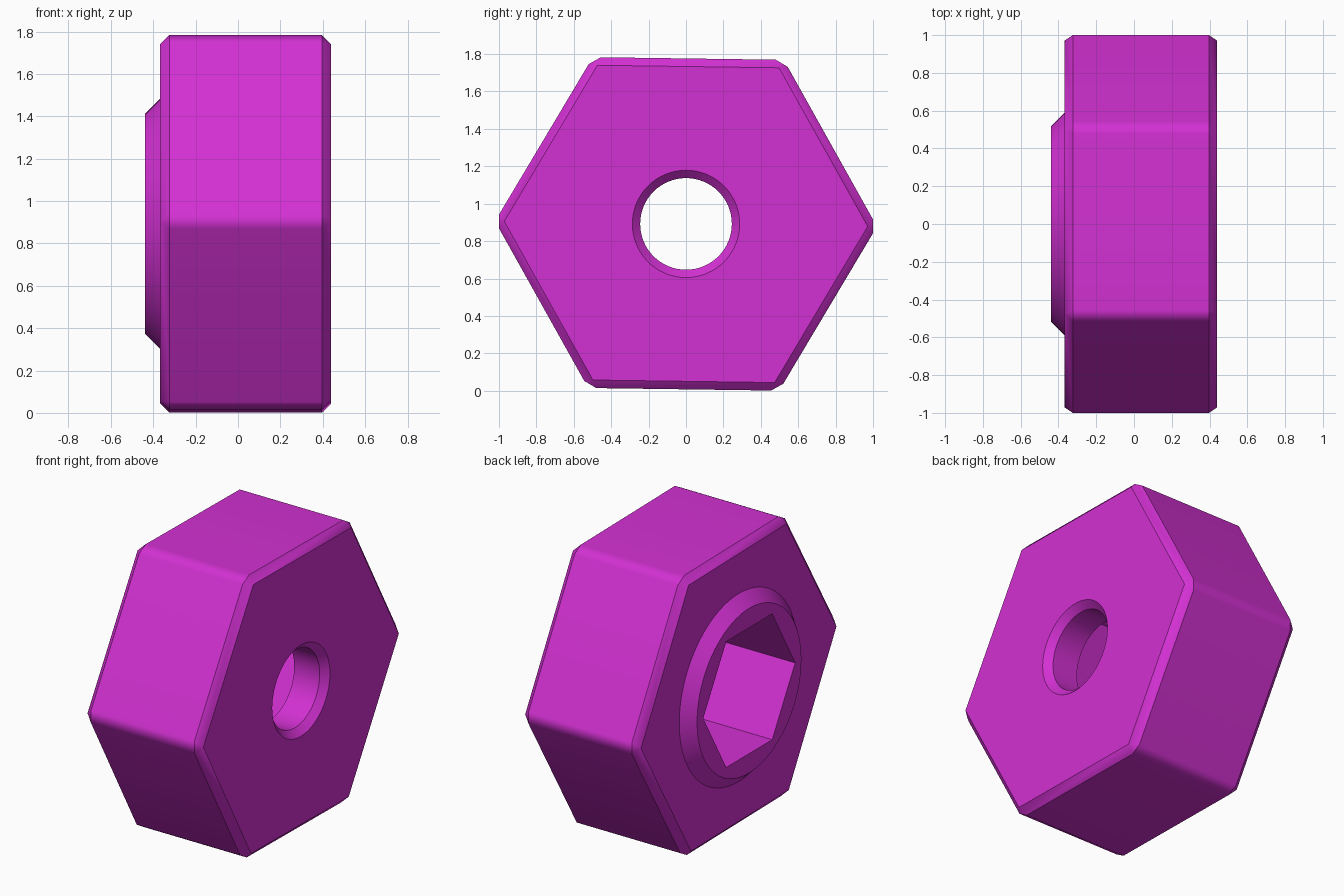
import bpy, bmesh, math
from mathutils import Matrix

if "Cube" in bpy.data.objects:
    bpy.data.objects.remove(bpy.data.objects["Cube"])

CZ = 0.892                      # height of the nut's axis
TO_X = Matrix.Rotation(math.pi / 2, 4, 'Y')

mat = bpy.data.materials.new("magenta")
mat.diffuse_color = (0.65, 0.03, 0.65, 1)
mat.use_nodes = True
mat.node_tree.nodes["Principled BSDF"].inputs["Base Color"].default_value = mat.diffuse_color


def solid(name, rings, sides, turn=0.0, bevel=0.0):
    """Closed solid along x from (x, radius) rings, first corner at +y."""
    bm = bmesh.new()
    loops = []
    for x, r in rings:
        loops.append([bm.verts.new((x, r * math.cos(a), r * math.sin(a)))
                      for a in (2 * math.pi * i / sides + turn for i in range(sides))])
    for a, b in zip(loops, loops[1:]):
        for i in range(sides):
            j = (i + 1) % sides
            bm.faces.new((a[i], a[j], b[j], b[i]))
    bm.faces.new(loops[0])
    bm.faces.new(loops[-1])
    bmesh.ops.recalc_face_normals(bm, faces=bm.faces[:])
    if bevel:
        bmesh.ops.bevel(bm, geom=bm.edges[:], offset=bevel, offset_type='OFFSET',
                        segments=1, profile=0.5, affect='EDGES')
    me = bpy.data.meshes.new(name)
    bm.to_mesh(me)
    bm.free()
    me.materials.append(mat)
    ob = bpy.data.objects.new(name, me)
    ob.location.z = CZ
    bpy.context.collection.objects.link(ob)
    return ob


# Chamfered hexagonal body, turned slightly about its axis
nut = solid("hex_nut", [(-0.367, 1.0213), (0.439, 1.0213)], 6,
            turn=math.radians(-0.8), bevel=0.043)

# Tapered round boss, hexagonal socket, and round bore with a countersunk mouth
boss = solid("boss", [(-0.44, 0.518), (-0.34, 0.618), (-0.3, 0.618)], 96)
socket = solid("socket_cutter", [(-0.6, 0.457), (0.22, 0.457)], 6)
bore = solid("bore_cutter", [(0.0, 0.245), (0.397, 0.245), (0.439, 0.287), (0.479, 0.327)], 64)

bpy.context.view_layer.objects.active = nut
nut.select_set(True)
for tool, op in ((boss, 'UNION'), (socket, 'DIFFERENCE'), (bore, 'DIFFERENCE')):
    mod = nut.modifiers.new(tool.name, 'BOOLEAN')
    mod.object = tool
    mod.operation = op
    mod.solver = 'EXACT'
    bpy.ops.object.modifier_apply(modifier=mod.name)
    bpy.data.objects.remove(tool)

# Soft corners, crisp chamfers
bpy.ops.object.shade_smooth_by_angle(angle=math.radians(33))
wn = nut.modifiers.new("flat_sides", 'WEIGHTED_NORMAL')
wn.keep_sharp = True
